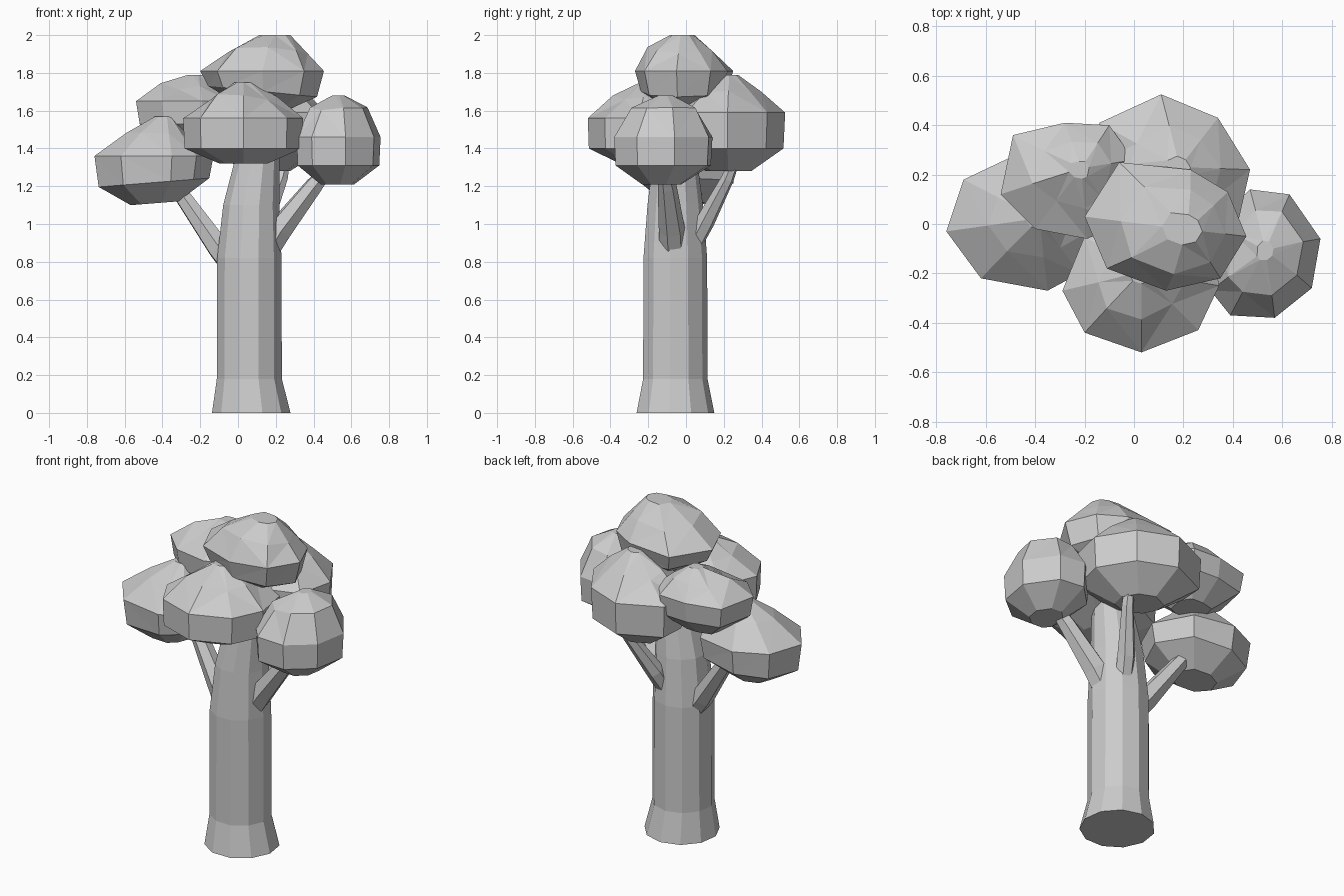
import bpy, bmesh, random
from math import cos, sin, tau
from mathutils import Vector

random.seed(4)
if "Cube" in bpy.data.objects:
    bpy.data.objects.remove(bpy.data.objects["Cube"])

# One plain material for the whole tree
GREY = (0.6, 0.6, 0.6, 1)
grey = bpy.data.materials.new("plain grey")
grey.use_nodes = True
grey.diffuse_color = GREY
for node in grey.node_tree.nodes:
    if node.type == 'BSDF_PRINCIPLED':
        node.inputs["Base Color"].default_value = GREY


def loft(name, rings, triangles=False):
    """Skin a stack of equal-sized point rings and cap both ends."""
    bm = bmesh.new()
    loops = [[bm.verts.new(point) for point in ring] for ring in rings]
    count = len(loops[0])
    for low, high in zip(loops, loops[1:]):
        for i in range(count):
            j = (i + 1) % count
            bm.faces.new((low[i], low[j], high[j], high[i]))
    bm.faces.new(loops[0])
    bm.faces.new(loops[-1])
    bmesh.ops.recalc_face_normals(bm, faces=bm.faces[:])
    if triangles:
        bmesh.ops.triangulate(bm, faces=bm.faces[:])
    mesh = bpy.data.meshes.new(name)
    bm.to_mesh(mesh)
    bm.free()
    mesh.materials.append(grey)
    obj = bpy.data.objects.new(name, mesh)
    bpy.context.collection.objects.link(obj)
    return obj


def circle(center, radius, sides, direction=(0, 0, 1)):
    turn = Vector(direction).to_track_quat('Z', 'Y')
    spokes = [tau * (i + 0.25) / sides for i in range(sides)]
    return [Vector(center) + turn @ Vector((radius * cos(a), radius * sin(a), 0))
            for a in spokes]


def branch(name, path, radii):
    """Tapered limb following a short path."""
    points = [Vector(p) for p in path]
    rings = []
    for i, point in enumerate(points):
        ahead = points[min(i + 1, len(points) - 1)]
        behind = points[max(i - 1, 0)]
        rings.append(circle(point, radii[i], 6, ahead - behind))
    return loft(name, rings)


def foliage(name, outline, heights, peak, low=0.95, shoulder=0.57, crown=0.15, tilt=0):
    """Faceted clump: undercut base, steep sides, uneven shoulder, small crown."""
    outline = [Vector(p) for p in outline]
    middle = sum(outline, Vector((0, 0))) / len(outline)
    peak = Vector(peak)
    sizes = (0.4, low, 1, shoulder, crown)
    rings = []
    for level, (size, z) in enumerate(zip(sizes, heights)):
        center = middle.lerp(peak, max(0, level - 2) / 2)
        ring = []
        for corner in outline:
            wobble = random.uniform(-1, 1) if level == 3 else 0
            spot = center + (corner - middle) * size * (1 + wobble * 0.08)
            # The underside may lean sideways
            lean = tilt * (spot.x - middle.x) if level < 2 else 0
            ring.append((spot.x, spot.y, z + wobble * 0.02 + lean))
        rings.append(ring)
    return loft(name, rings, True)


# Trunk with a flared foot and a slightly leaning, narrowing top
loft("trunk", [circle((x, -0.06, z), r, 11) for x, z, r in (
    (0.07, 0, 0.21), (0.06, 0.18, 0.174), (0.06, 0.82, 0.172),
    (0.07, 1.1, 0.15), (0.105, 1.37, 0.115), (0.12, 1.65, 0.09))])

# Limbs reaching into the lower clumps
branch("right_branch",
       [(0, -0.04, 0.74), (-0.1, -0.02, 0.87), (-0.31, 0.04, 1.17), (-0.4, 0.05, 1.3)],
       (0.065, 0.065, 0.045, 0.03))
branch("left_branch",
       [(0.13, -0.07, 0.83), (0.22, -0.075, 0.97), (0.4, -0.1, 1.2), (0.5, -0.12, 1.32)],
       (0.07, 0.07, 0.05, 0.03))
branch("back_branch",
       [(0.1, 0.02, 0.86), (0.14, 0.1, 1.01), (0.23, 0.22, 1.24), (0.26, 0.28, 1.4)],
       (0.05, 0.052, 0.035, 0.025))

# Foliage clumps
foliage("top_foliage",
        [(-0.2, 0.03), (-0.06, 0.25), (0.23, 0.22), (0.38, 0.13),
         (0.455, -0.05), (0.35, -0.22), (0.13, -0.27), (-0.11, -0.18)],
        (1.62, 1.7, 1.81, 1.92, 2), (0.2, -0.02), 0.88, 0.68, 0.25, -0.1)
foliage("front_foliage",
        [(0.03, -0.52), (0.26, -0.43), (0.345, -0.25), (0.3, 0),
         (0, 0.05), (-0.2, -0.05), (-0.29, -0.27), (-0.2, -0.44)],
        (1.32, 1.4, 1.56, 1.67, 1.75), (0.03, -0.2), 0.98)
foliage("right_foliage",
        [(-0.76, -0.03), (-0.69, 0.18), (-0.5, 0.27), (-0.25, 0.22),
         (-0.13, 0), (-0.22, -0.2), (-0.35, -0.27), (-0.62, -0.22)],
        (1.11, 1.22, 1.36, 1.47, 1.57), (-0.39, 0.02), 0.93, 0.52, tilt=0.08)
foliage("back_right_foliage",
        [(-0.54, 0.12), (-0.49, 0.36), (-0.28, 0.41), (-0.1, 0.4),
         (0, 0.26), (-0.05, 0), (-0.19, -0.06), (-0.4, -0.02)],
        (1.42, 1.53, 1.65, 1.73, 1.79), (-0.22, 0.22), 0.93)
foliage("left_foliage",
        [(0.755, -0.06), (0.63, 0.12), (0.47, 0.14), (0.33, 0),
         (0.31, -0.27), (0.39, -0.37), (0.57, -0.38), (0.72, -0.26)],
        (1.21, 1.31, 1.46, 1.6, 1.68), (0.53, -0.11), 0.97, 0.64)
foliage("back_foliage",
        [(0.11, 0.525), (0.34, 0.43), (0.47, 0.22), (0.42, 0),
         (0.17, -0.08), (-0.05, 0.05), (-0.15, 0.25), (-0.14, 0.41)],
        (1.28, 1.4, 1.59, 1.7, 1.79), (0.18, 0.23), 0.97)
